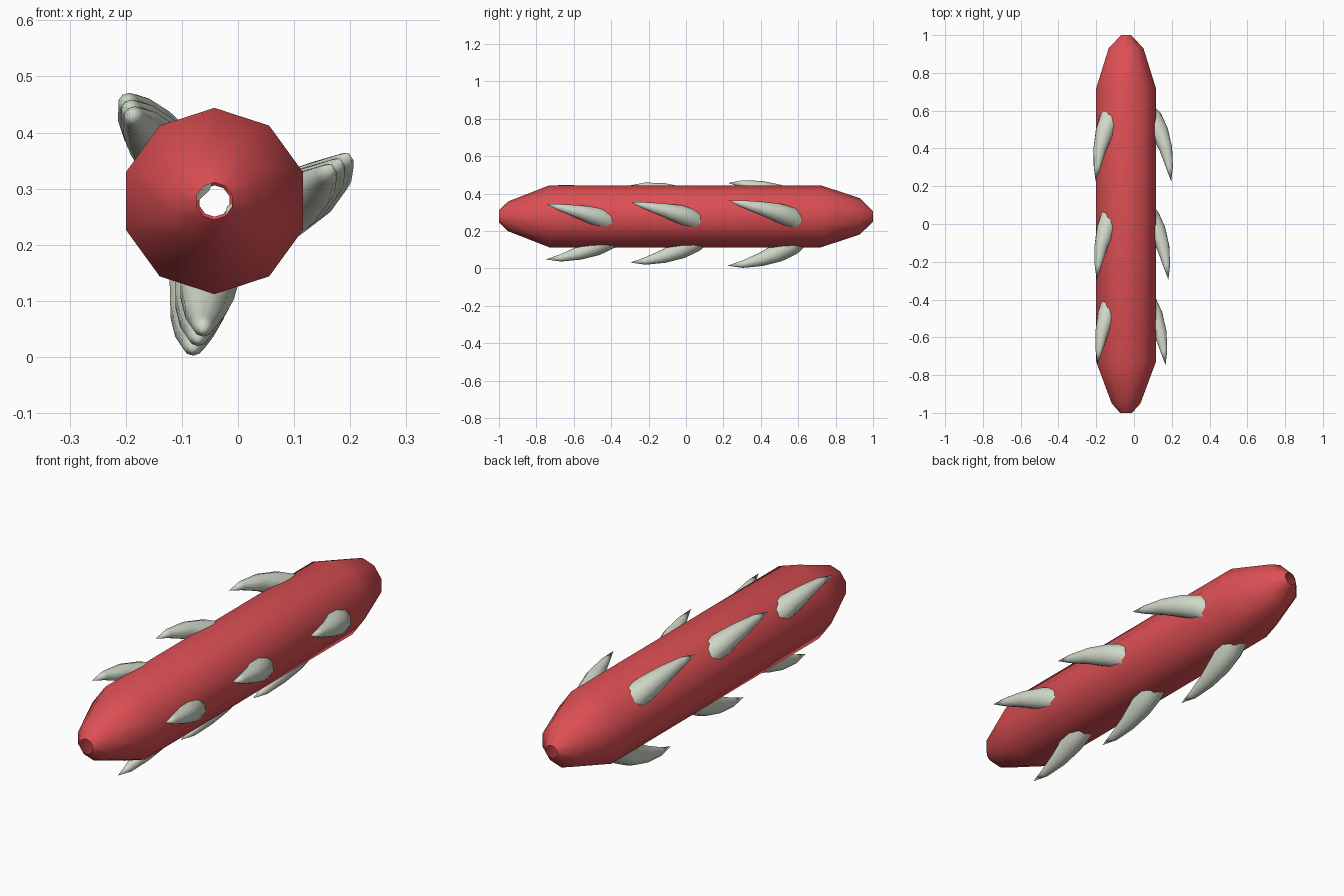
import bpy, bmesh, math
from mathutils import Vector

cube = bpy.data.objects.get("Cube")
if cube:
    bpy.data.objects.remove(cube, do_unlink=True)

SIDES = 10


def material(name, rgb):
    mat = bpy.data.materials.new(name)
    mat.use_nodes = True
    mat.diffuse_color = (*rgb, 1)
    bsdf = mat.node_tree.nodes["Principled BSDF"]
    bsdf.inputs["Base Color"].default_value = (*rgb, 1)
    bsdf.inputs["Roughness"].default_value = 0.7
    return mat


red = material("red", (0.72, 0.078, 0.088))
bone = material("pale bone", (0.63, 0.69, 0.58))


def loft(name, stations, mat, tip=None, cap=False, straight=False):
    """Join rings of (centre, radius) along a path, with an optional end point."""
    bm = bmesh.new()
    points = [Vector(c) for c, _ in stations] + ([Vector(tip)] if tip else [])
    rings = []
    for i, (centre, radius) in enumerate(stations):
        ahead = points[min(i + 1, len(points) - 1)]
        axis = (ahead - points[max(i - 1, 0)]).normalized()
        if straight:
            axis = Vector((0, 1, 0))
        side = axis.cross(Vector((0, 0, 1))).normalized()
        up = side.cross(axis)
        ring = []
        for k in range(SIDES):
            a = 2 * math.pi * k / SIDES
            ring.append(bm.verts.new(points[i] + radius * (up * math.cos(a) + side * math.sin(a))))
        rings.append(ring)
    for r0, r1 in zip(rings, rings[1:]):
        for k in range(SIDES):
            j = (k + 1) % SIDES
            bm.faces.new((r0[k], r0[j], r1[j], r1[k]))
    if tip:
        end = bm.verts.new(points[-1])
        for k in range(SIDES):
            bm.faces.new((rings[-1][k], rings[-1][(k + 1) % SIDES], end))
    if cap:
        bm.faces.new(rings[0])
    bmesh.ops.recalc_face_normals(bm, faces=bm.faces)
    mesh = bpy.data.meshes.new(name)
    bm.to_mesh(mesh)
    bm.free()
    mesh.materials.append(mat)
    obj = bpy.data.objects.new(name, mesh)
    bpy.context.collection.objects.link(obj)
    bpy.ops.object.select_all(action='DESELECT')
    obj.select_set(True)
    bpy.context.view_layer.objects.active = obj
    bpy.ops.object.shade_smooth_by_angle(angle=math.radians(50))
    return obj


# Ten-sided tube with tapered, open ends
profile = [(-1, 0.033), (-0.95, 0.08), (-0.73, 0.166),
           (0.72, 0.166), (0.93, 0.097), (1, 0.028)]
loft("body", [((-0.042, y, 0.278), r) for y, r in profile], red, straight=True)

# Rows of curved thorns: path of the rear thorn, and the x, z drift per step forward
radii = [0.06, 0.056, 0.05, 0.036, 0.019]
rows = {
    "left": ([(0.05, 0.60, 0.245), (0.098, 0.555, 0.277), (0.134, 0.49, 0.298),
              (0.168, 0.40, 0.322), (0.188, 0.30, 0.345), (0.197, 0.225, 0.364)],
             (-0.015, -0.01)),
    "right": ([(-0.10, 0.59, 0.335), (-0.132, 0.55, 0.37), (-0.155, 0.49, 0.40),
               (-0.180, 0.40, 0.432), (-0.195, 0.30, 0.452), (-0.203, 0.225, 0.456)],
              (0.005, -0.012)),
    "lower": ([(-0.065, 0.60, 0.165), (-0.068, 0.56, 0.122), (-0.073, 0.49, 0.083),
               (-0.078, 0.40, 0.047), (-0.08, 0.30, 0.021), (-0.081, 0.222, 0.014)],
              (0.009, 0.017)),
}
for row, (path, (dx, dz)) in rows.items():
    for step, dy in enumerate((0, -0.52, -0.972)):
        moved = [(x + dx * step, y + dy, z + dz * step) for x, y, z in path]
        loft(f"{row}_thorn_{step + 1}", list(zip(moved, radii)), bone, tip=moved[-1], cap=True)
